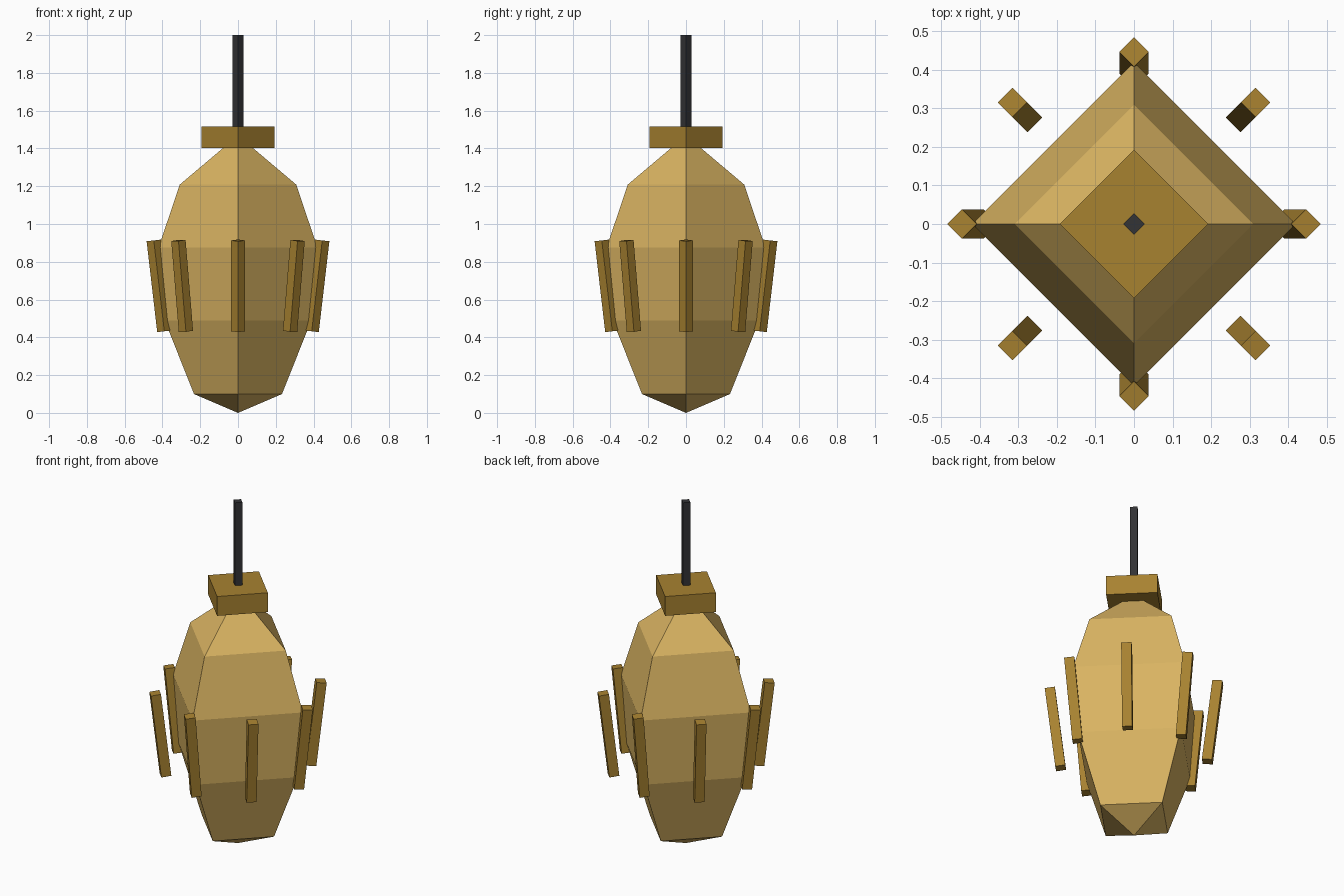
import bpy, bmesh, math
from mathutils import Vector, Matrix

if "Cube" in bpy.data.objects:
    bpy.data.objects.remove(bpy.data.objects["Cube"])


def material(name, rgb):
    m = bpy.data.materials.new(name)
    m.diffuse_color = (*rgb, 1.0)
    m.use_nodes = True
    m.node_tree.nodes["Principled BSDF"].inputs["Base Color"].default_value = m.diffuse_color
    return m


BODY = material("pale gold", (0.70, 0.456, 0.122))
TRIM = material("dark brass", (0.39, 0.223, 0.03))
CABLE = material("charcoal", (0.033, 0.033, 0.036))


def finish(name, bm, mat):
    bmesh.ops.recalc_face_normals(bm, faces=bm.faces)
    me = bpy.data.meshes.new(name)
    bm.to_mesh(me)
    bm.free()
    me.materials.append(mat)
    ob = bpy.data.objects.new(name, me)
    bpy.context.collection.objects.link(ob)
    return ob


def rod(name, start, end, radius, mat):
    """Four-sided prism between two points, corners on the x and y axes."""
    a, b = Vector(start), Vector(end)
    d = b - a
    rot = Vector((0, 0, 1)).rotation_difference(d).to_matrix().to_4x4()
    bm = bmesh.new()
    ring = [Vector((math.cos(i * math.pi / 2), math.sin(i * math.pi / 2), 0)) * radius
            for i in range(4)]
    mat4 = Matrix.Translation(a) @ rot
    lo = [bm.verts.new(mat4 @ v) for v in ring]
    hi = [bm.verts.new(mat4 @ (v + Vector((0, 0, d.length)))) for v in ring]
    for i in range(4):
        j = (i + 1) % 4
        bm.faces.new((lo[i], lo[j], hi[j], hi[i]))
    bm.faces.new(lo[::-1])
    bm.faces.new(hi)
    return finish(name, bm, mat)


# Lamp body: four-sided lathe with a pointed bottom
profile = [(0.233, 0.10), (0.388, 0.489), (0.42, 0.876), (0.309, 1.208), (0.07, 1.41)]
bm = bmesh.new()
tip = bm.verts.new((0, 0, 0))
rings = [[bm.verts.new((r * math.cos(i * math.pi / 2), r * math.sin(i * math.pi / 2), z))
          for i in range(4)] for r, z in profile]
for i in range(4):
    j = (i + 1) % 4
    bm.faces.new((tip, rings[0][j], rings[0][i]))
    for lo, hi in zip(rings, rings[1:]):
        bm.faces.new((lo[i], lo[j], hi[j], hi[i]))
bm.faces.new(rings[-1])
finish("lamp_body", bm, BODY)

# Cap and hanging cable
rod("top_cap", (0, 0, 1.402), (0, 0, 1.515), 0.193, TRIM)
rod("hanging_cable", (0, 0, 1.50), (0, 0, 2.0), 0.028, CABLE)

# Eight leaning bars around the body
for k in range(8):
    c, s = math.cos(k * math.pi / 4), math.sin(k * math.pi / 4)
    rod(f"side_bar_{k + 1}", (0.39 * c, 0.39 * s, 0.432),
        (0.446 * c, 0.446 * s, 0.913), 0.038, TRIM)
